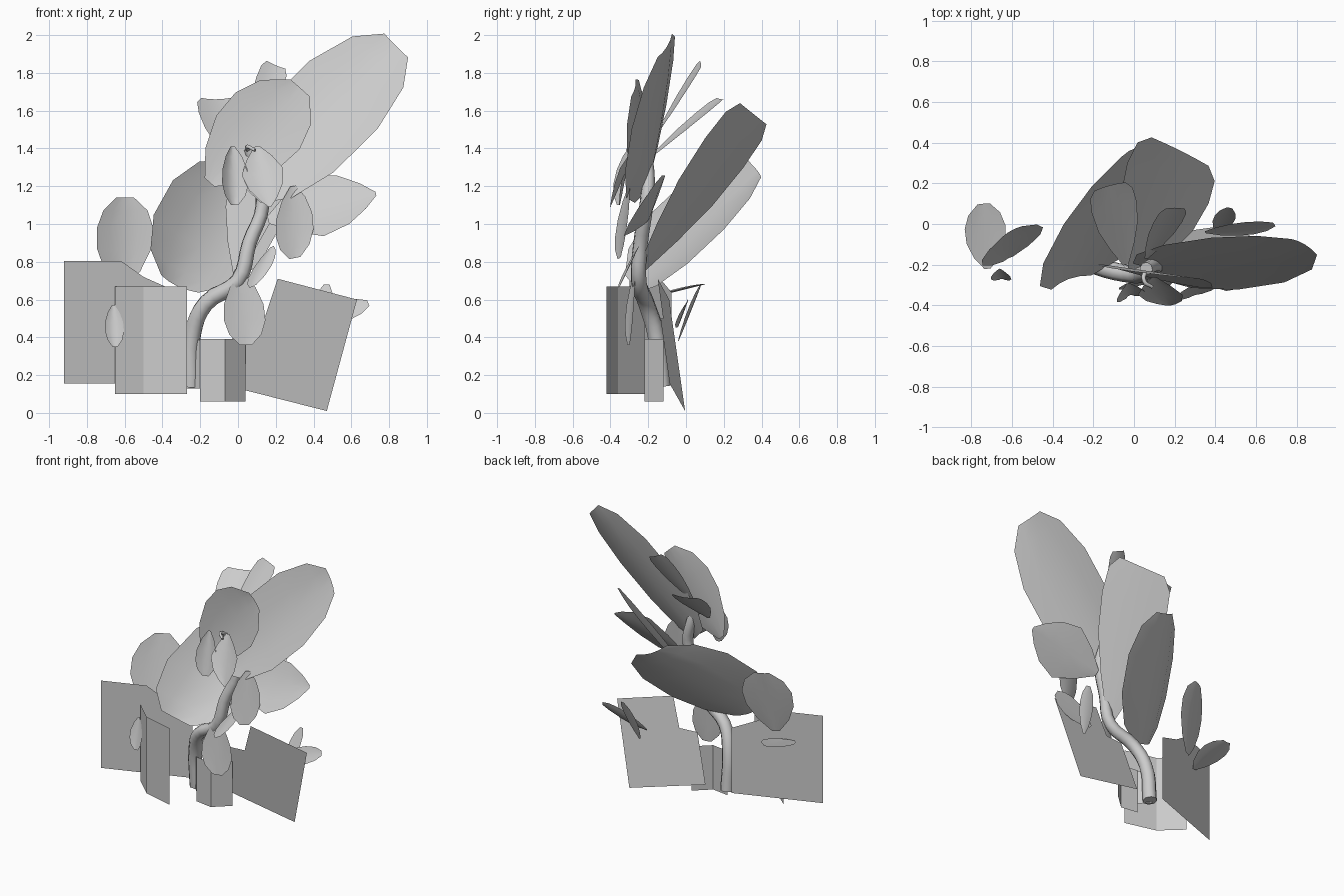
import bpy
import bmesh
from mathutils import Vector

default_cube = bpy.data.objects.get("Cube")
if default_cube:
    bpy.data.objects.remove(default_cube, do_unlink=True)

# One flat grey for everything
grey = bpy.data.materials.new("plain_grey")
grey.use_nodes = True
grey.diffuse_color = (0.6, 0.6, 0.6, 1)
grey.node_tree.nodes["Principled BSDF"].inputs["Base Color"].default_value = grey.diffuse_color

# Blade outlines: (position along the blade, share of half width)
BROAD = ((0, .15), (.18, .62), (.42, .95), (.65, 1), (.85, .78), (1, .3))
POINTED = ((0, .12), (.2, .6), (.45, 1), (.7, .8), (.88, .42), (1, .06))
FLARED = ((0, .12), (.25, .55), (.5, .88), (.75, 1), (.92, .95), (1, .7))
ROUND = ((0, .35), (.12, .75), (.35, 1), (.65, 1), (.88, .75), (1, .35))


def add_mesh(name, bm):
    """Turn a bmesh into a named grey object."""
    mesh = bpy.data.meshes.new(name)
    bm.to_mesh(mesh)
    bm.free()
    mesh.materials.append(grey)
    obj = bpy.data.objects.new(name, mesh)
    bpy.context.collection.objects.link(obj)
    return obj


def leaf(name, base, tip, side, outline=BROAD, cup=0.12):
    """Cupped blade running from base to tip; side is the half width vector."""
    base, tip, side = Vector(base), Vector(tip), Vector(side)
    axis = tip - base
    normal = axis.cross(side).normalized()
    if normal.y > 0:
        normal.negate()
    bm = bmesh.new()
    rows = []
    for along, share in outline:
        centre = base + axis * along
        row = []
        for across in (-1, -0.5, 0, 0.5, 1):
            lift = normal * (cup * side.length * share * across * across)
            row.append(bm.verts.new(centre + side * (share * across) + lift))
        rows.append(row)
    for lower, upper in zip(rows, rows[1:]):
        for i in range(len(lower) - 1):
            bm.faces.new((lower[i], lower[i + 1], upper[i + 1], upper[i]))
    for face in bm.faces:
        face.smooth = True
    return add_mesh(name, bm)


def standing_card(name, plan, bottom, top):
    """Upright folded sheet following a plan line."""
    bm = bmesh.new()
    columns = [(bm.verts.new((x, y, bottom)), bm.verts.new((x, y, top))) for x, y in plan]
    for left, right in zip(columns, columns[1:]):
        bm.faces.new((left[0], right[0], right[1], left[1]))
    return add_mesh(name, bm)


def flat_card(name, outline, depth):
    """Flat sheet from a front outline; depth gives y from x and z."""
    bm = bmesh.new()
    bm.faces.new([bm.verts.new((x, depth(x, z), z)) for x, z in outline])
    return add_mesh(name, bm)


def tube(name, points, radius):
    """Round stem along a smooth path, tapering towards its end."""
    curve = bpy.data.curves.new(name, "CURVE")
    curve.dimensions = "3D"
    curve.bevel_depth = radius
    curve.bevel_resolution = 2
    curve.resolution_u = 4
    curve.use_fill_caps = True
    spline = curve.splines.new("BEZIER")
    spline.bezier_points.add(len(points) - 1)
    for i, (knot, point) in enumerate(zip(spline.bezier_points, points)):
        knot.co = point
        knot.radius = 1 - 0.4 * i / len(points)
        knot.handle_left_type = knot.handle_right_type = "AUTO"
    curve.materials.append(grey)
    obj = bpy.data.objects.new(name, curve)
    bpy.context.collection.objects.link(obj)
    return obj


# Flat and folded cards around the foot of the plant
flat_card("right_back_card",
          [(-.92, .155), (-.32, .155), (-.32, .64), (-.5, .72), (-.62, .805), (-.92, .805)],
          lambda x, z: -.3 + .37 * (x + .92))
flat_card("left_tilted_card",
          [(-.1, .155), (.47, .01), (.63, .6), (.21, .71), (.14, .5), (0, .5)],
          lambda x, z: -.05 + .1 * x - .17 * z)
standing_card("right_folded_card", [(-.65, -.22), (-.5, -.36), (-.27, -.42)], .1, .67)
standing_card("small_folded_card", [(-.2, -.2), (-.07, -.22), (.04, -.12)], .06, .39)
standing_card("small_back_card", [(-.27, -.13), (-.2, -.2)], .13, .385)

# Bent stem
tube("stem", [(-.25, -.13, .14), (-.24, -.16, .42), (-.17, -.21, .58), (0, -.25, .7),
              (.06, -.24, .9), (.13, -.21, 1.1), (.1, -.2, 1.26), (.06, -.22, 1.4)], .05)
tube("flower_stalk", [(.06, -.22, 1.38), (.05, -.28, 1.41), (.09, -.31, 1.39)], .012)

# Large leaves
leaf("upper_left_leaf", (.06, -.22, 1.17), (.84, -.1, 1.94), (-.18, .11, .18), ROUND, .14)
leaf("rear_leaf", (0, -.25, .74), (.23, .36, 1.58), (.2, -.1, .08), FLARED, .04)
leaf("rear_right_leaf", (-.32, -.27, .67), (.02, .38, 1.28), (.28, .1, -.13), ROUND, .22)
leaf("front_upper_leaf", (-.15, -.2, 1.22), (.33, -.27, 1.72), (-.17, .04, .15))
leaf("far_right_leaf", (-.62, -.17, .66), (-.6, -.03, 1.14), (.15, .08, 0))
leaf("side_left_leaf", (.16, -.2, 1.02), (.73, -.2, 1.16), (-.04, .11, .16), POINTED)

# Small leaves
leaf("top_leaf", (.06, -.17, 1.45), (.2, .08, 1.84), (.07, 0, -.03), FLARED)
leaf("top_right_leaf", (-.04, -.2, 1.34), (-.12, .19, 1.66), (.11, .03, 0), FLARED)
leaf("hanging_leaf", (.02, -.27, .73), (.04, -.3, .36), (.11, .02, 0))
leaf("low_front_leaf", (.18, -.25, .88), (.08, -.35, .67), (.06, .02, .03))
leaf("left_front_leaf", (.29, -.3, 1.2), (.3, -.35, .82), (.1, .03, .02))
leaf("low_rear_right_leaf", (-.72, -.22, .6), (-.74, .1, .68), (.1, .01, 0))
leaf("low_rear_left_leaf", (.35, -.04, .46), (.69, 0, .58), (-.02, .03, .05))
leaf("upright_rear_leaf", (.41, -.04, .38), (.47, .08, .68), (.05, -.01, 0))

# Flower petals and the bud in front of the back card
leaf("right_petal", (-.03, -.29, 1.41), (-.02, -.35, 1.1), (.07, .02, 0), cup=.5)
leaf("left_petal", (.1, -.26, 1.41), (.17, -.4, 1.09), (.11, 0, .02), POINTED, .25)
leaf("bud", (-.66, -.22, .57), (-.65, -.27, .35), (.05, 0, 0), cup=.4)
